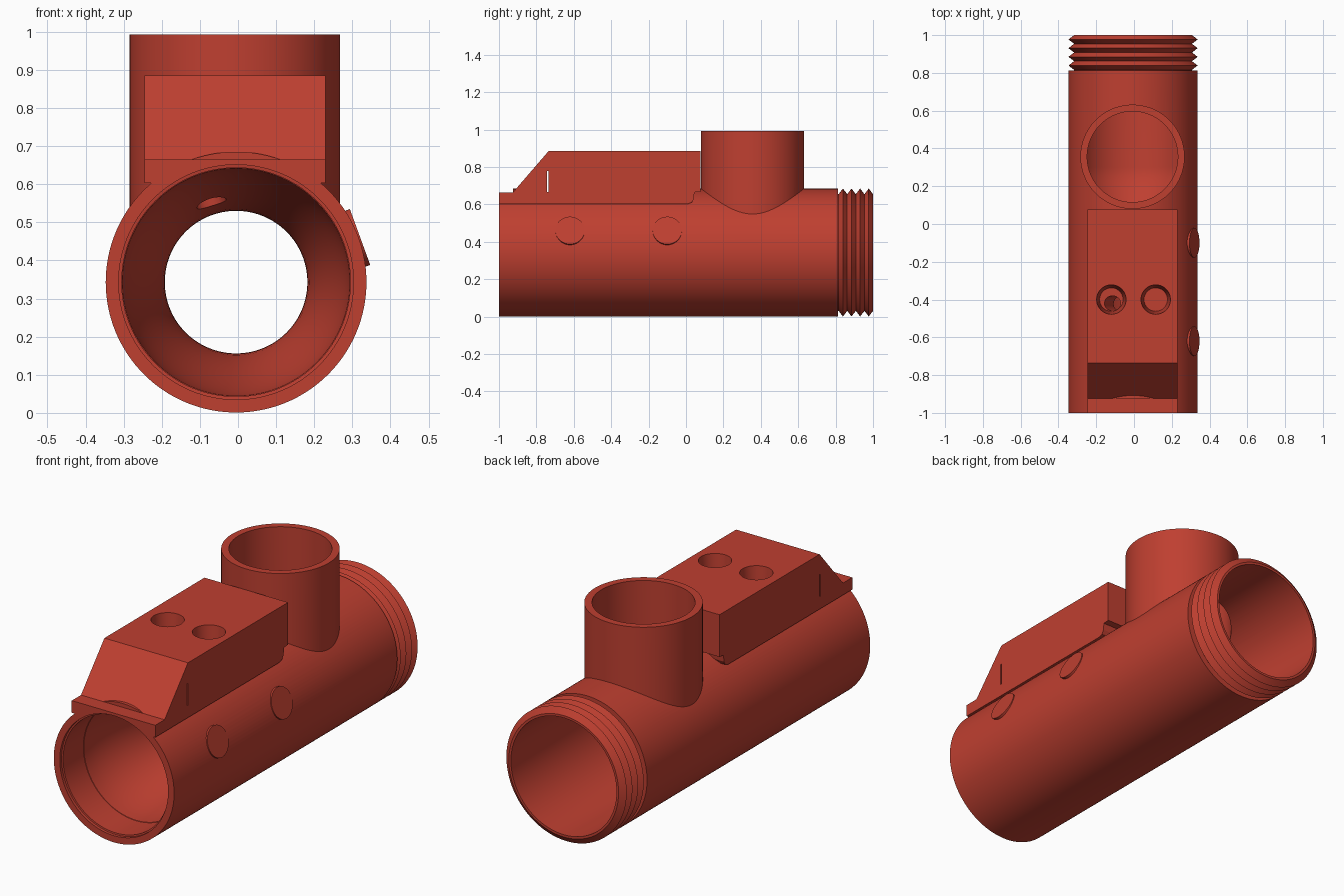
import bpy, bmesh, math
from mathutils import Vector

if "Cube" in bpy.data.objects:
    bpy.data.objects.remove(bpy.data.objects["Cube"])

CX, CZ = -0.005, 0.343      # axis of the main tube
SEG = 128

red = bpy.data.materials.new("brick red")
red.diffuse_color = (0.52, 0.05, 0.03, 1)
red.use_nodes = True
red.node_tree.nodes["Principled BSDF"].inputs["Base Color"].default_value = red.diffuse_color


def finish(name, bm):
    bmesh.ops.recalc_face_normals(bm, faces=bm.faces)
    me = bpy.data.meshes.new(name)
    bm.to_mesh(me)
    bm.free()
    me.materials.append(red)
    ob = bpy.data.objects.new(name, me)
    bpy.context.collection.objects.link(ob)
    return ob


def lathe(name, profile):
    """Solid of (y, radius) pairs turned about the tube axis."""
    bm = bmesh.new()
    rings = []
    for y, r in profile:
        rings.append([bm.verts.new((CX + r * math.cos(2 * math.pi * i / SEG), y,
                                    CZ + r * math.sin(2 * math.pi * i / SEG)))
                      for i in range(SEG)])
    for a, b in zip(rings, rings[1:]):
        for i in range(SEG):
            j = (i + 1) % SEG
            bm.faces.new((a[i], a[j], b[j], b[i]))
    bm.faces.new(rings[0])
    bm.faces.new(rings[-1])
    return finish(name, bm)


def rod(name, p, q, r1, r2=None, seg=64):
    """Cylinder or cone running from p to q."""
    p, q = Vector(p), Vector(q)
    bm = bmesh.new()
    bmesh.ops.create_cone(bm, cap_ends=True, segments=seg, radius1=r1,
                          radius2=r1 if r2 is None else r2, depth=(q - p).length)
    rot = (q - p).to_track_quat('Z', 'Y').to_matrix().to_4x4()
    rot.translation = (p + q) / 2
    bmesh.ops.transform(bm, matrix=rot, verts=bm.verts)
    return finish(name, bm)


def slab(name, outline, x0, x1):
    """Side outline of (y, z) pairs extruded across x."""
    bm = bmesh.new()
    a = [bm.verts.new((x0, y, z)) for y, z in outline]
    b = [bm.verts.new((x1, y, z)) for y, z in outline]
    bm.faces.new(a)
    bm.faces.new(b)
    for i in range(len(a)):
        j = (i + 1) % len(a)
        bm.faces.new((a[i], a[j], b[j], b[i]))
    return finish(name, bm)


def box(name, x0, x1, y0, y1, z0, z1):
    return slab(name, [(y0, z0), (y1, z0), (y1, z1), (y0, z1)], x0, x1)


def combine(target, tool, operation):
    m = target.modifiers.new(operation, 'BOOLEAN')
    m.operation, m.solver, m.object = operation, 'EXACT', tool
    bpy.context.view_layer.objects.active = target
    bpy.ops.object.modifier_apply(modifier=m.name)
    bpy.data.objects.remove(tool, do_unlink=True)


# Main tube with the threaded rear end
outer = [(-1, 0.342), (0.812, 0.342), (0.8121, 0.312)]
teeth, pitch = 4, 0.046
for k in range(teeth):
    y = 0.816 + k * pitch
    outer += [(y, 0.312), (y + pitch * 0.5, 0.342)]
outer += [(1, 0.312)]
body = lathe("valve_body", outer)

# Trim the tube crown level with the front ledge
combine(body, box("ledge_trim", -0.4, 0.4, -1.1, -0.925, 0.665, 0.9), 'DIFFERENCE')

# Housing block on top, with sloped front and notched rear
block = [(-1, 0.603), (-1, 0.665), (-0.925, 0.665), (-0.735, 0.885), (0.078, 0.885),
         (0.078, 0.668), (0.045, 0.665), (0.042, 0.63), (0.03, 0.61), (0.01, 0.603)]
combine(body, slab("housing_block", block, -0.245, 0.23), 'UNION')

# Upright branch pipe
combine(body, rod("branch_pipe", (-0.008, 0.356, 0.4), (-0.008, 0.356, 0.992), 0.276, seg=SEG),
        'UNION')

# Flat round bosses on the right flank
ang = math.radians(20)
n = Vector((math.cos(ang), 0, math.sin(ang)))
for y in (-0.62, -0.1):
    c = Vector((CX, y, CZ))
    combine(body, rod("side_boss", c + n * 0.31, c + n * 0.346, 0.078), 'UNION')

# Bore: front socket, smooth narrowing to the throat, widening to the rear
bore = [(-1.05, 0.308), (-0.985, 0.308), (-0.984, 0.3), (-0.82, 0.3)]
for y0, y1, r0, r1 in ((-0.82, -0.2, 0.298, 0.187), (-0.05, 0.3, 0.187, 0.3)):
    for i in range(17):
        t = i / 16
        s = t * t * (3 - 2 * t)
        bore.append((y0 + 0.001 + (y1 - y0) * t, r0 + (r1 - r0) * s))
bore += [(1.05, 0.3)]
combine(body, lathe("bore_cutter", bore), 'DIFFERENCE')
combine(body, rod("branch_cutter", (-0.008, 0.356, 0.4), (-0.008, 0.356, 1.1), 0.24, seg=SEG),
        'DIFFERENCE')

# Two tapered sockets in the block, one with a slanted passage to the bore
for x in (-0.12, 0.115):
    combine(body, rod("socket_cutter", (x, -0.4, 0.67), (x, -0.4, 0.886), 0.062, 0.078),
            'DIFFERENCE')
combine(body, rod("passage_cutter", (-0.125, -0.42, 0.70), (-0.04, -0.42, 0.47), 0.04, seg=32),
        'DIFFERENCE')

# Thin slit across the block behind the slope
combine(body, box("slit_cutter", -0.3, 0.3, -0.742, -0.736, 0.667, 0.78), 'DIFFERENCE')

body.select_set(True)
bpy.context.view_layer.objects.active = body
bpy.ops.object.shade_smooth_by_angle(angle=math.radians(25))
